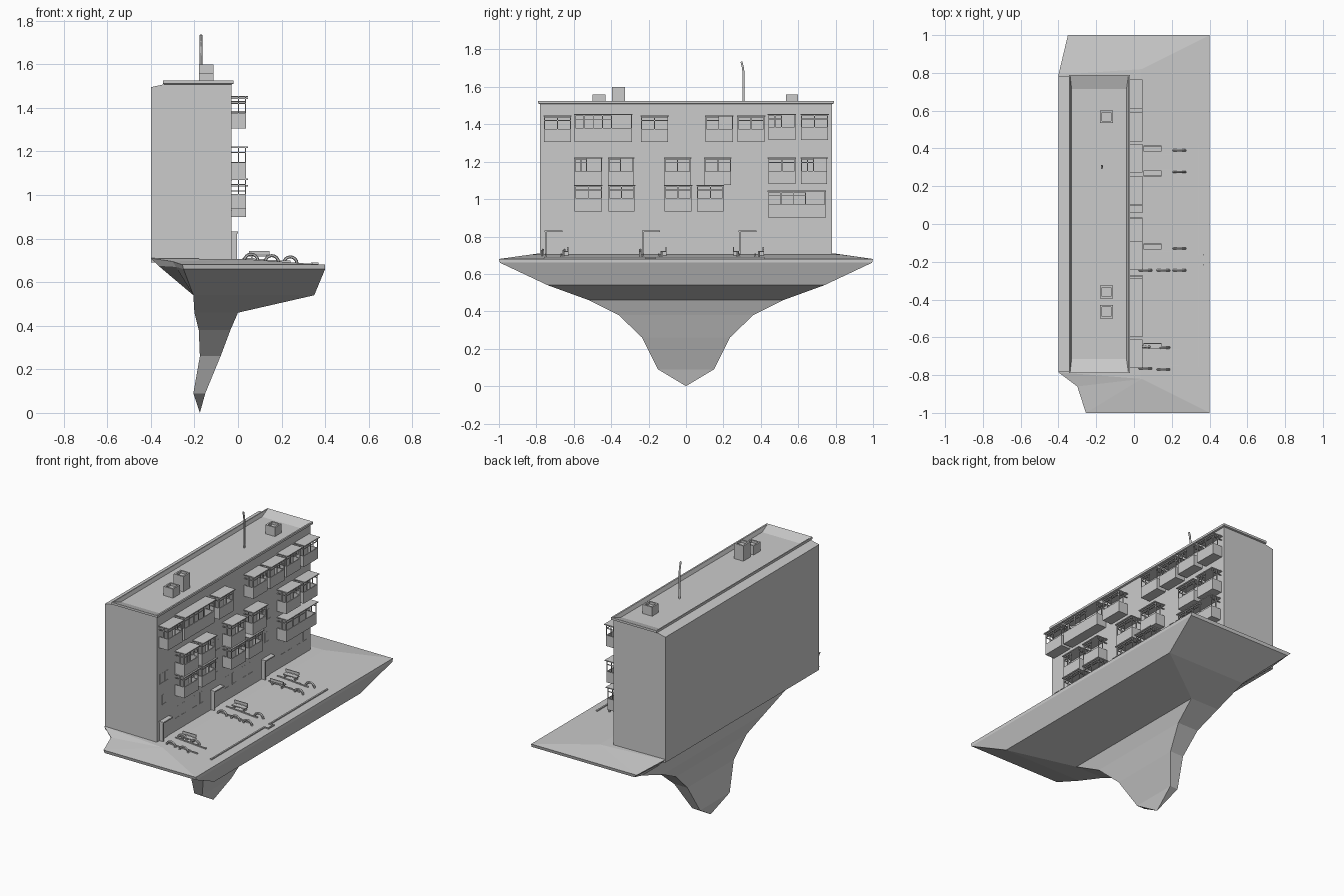
import bpy, bmesh, math
from mathutils import Vector

if "Cube" in bpy.data.objects:
    bpy.data.objects.remove(bpy.data.objects["Cube"])


def finish(name, bm):
    bmesh.ops.recalc_face_normals(bm, faces=bm.faces)
    me = bpy.data.meshes.new(name)
    bm.to_mesh(me)
    bm.free()
    ob = bpy.data.objects.new(name, me)
    bpy.context.collection.objects.link(ob)
    return ob


def add_box(bm, x0, x1, y0, y1, z0, z1):
    vs = bmesh.ops.create_cube(bm, size=1)['verts']
    for v in vs:
        v.co = Vector((x0 + (v.co.x + .5) * (x1 - x0),
                       y0 + (v.co.y + .5) * (y1 - y0),
                       z0 + (v.co.z + .5) * (z1 - z0)))


def boxes(name, items):
    bm = bmesh.new()
    for b in items:
        add_box(bm, *b)
    return finish(name, bm)


def bridge(bm, a, b):
    n = len(a)
    for i in range(n):
        bm.faces.new((a[i], a[(i + 1) % n], b[(i + 1) % n], b[i]))


def ground(x):
    return .705 - .025 * (x - .04) / .36


# Floating island: rim, thin edge band, then tapering rock to a tip
bm = bmesh.new()
rings = [
    [(.4, -1, .68), (.4, 1, .68), (-.35, 1, .68), (-.4, .79, .71),
     (-.4, -.785, .71), (-.3, -.86, .695), (-.255, -1, .68)],
    [(.4, -.995, .66), (.4, .995, .66), (-.33, .995, .66), (-.365, .79, .675),
     (-.365, -.785, .675), (-.285, -.86, .67), (-.25, -.995, .66)]]
for x0, x1, h, z in [(-.205, .35, .74, .54), (-.2, 0, .52, .46), (-.18, -.035, .36, .38),
                     (-.175, -.08, .235, .26), (-.205, -.15, .15, .09)]:
    rings.append([(x1, -h, z), (x1, h, z)] + [(x0, h * k, z) for k in (1, .75, -.75, -.88, -1)])
vr = [[bm.verts.new(p) for p in r] for r in rings]
for a, b in zip(vr, vr[1:]):
    bridge(bm, a, b)
tip = bm.verts.new((-.175, 0, 0))
for i in range(7):
    bm.faces.new((vr[-1][i], vr[-1][(i + 1) % 7], tip))
t = vr[0]
pa, pb = bm.verts.new((.04, -.82, .705)), bm.verts.new((.04, .82, .705))
for f in [(t[0], t[1], pb, pa), (t[1], t[2], pb), (t[2], t[3], pb),
          (t[3], t[4], pa, pb), (t[4], t[5], pa), (t[5], t[6], pa), (t[6], t[0], pa)]:
    bm.faces.new(f)
finish("island", bm)

# Apartment block with a sloped back ledge, overhanging rim and dished roof
bm = bmesh.new()
prof = [(-.4, -.03, .78, .69), (-.4, -.03, .78, 1.495), (-.34, -.03, .78, 1.508),
        (-.345, -.02, .79, 1.511), (-.345, -.02, .79, 1.525),
        (-.338, -.03, .785, 1.525), (-.33, -.04, .715, 1.502)]
vr = [[bm.verts.new(p) for p in ((a, -h, z), (b, -h, z), (b, h, z), (a, h, z))]
      for a, b, h, z in prof]
for a, b in zip(vr, vr[1:]):
    bridge(bm, a, b)
bm.faces.new(vr[0])
bm.faces.new(vr[-1])
finish("apartment_block", bm)

# Hollow roof vents
for i, (y0, y1, z1) in enumerate([(-.5, -.43, 1.56), (-.395, -.325, 1.6), (.535, .6, 1.56)]):
    x0, x1, w = -.18, -.112, .01
    boxes(f"roof_vent_{i}", [
        (x0, x1, y0, y1, 1.498, z1 - .015), (x0, x0 + w, y0, y1, z1 - .015, z1),
        (x1 - w, x1, y0, y1, z1 - .015, z1), (x0 + w, x1 - w, y0, y0 + w, z1 - .015, z1),
        (x0 + w, x1 - w, y1 - w, y1, z1 - .015, z1)])

# Bent roof mast
cu = bpy.data.curves.new("roof_mast", 'CURVE')
cu.dimensions = '3D'
cu.bevel_depth = .006
cu.bevel_resolution = 1
cu.use_fill_caps = True
sp = cu.splines.new('POLY')
pts = [(.307, 1.49), (.307, 1.68), (.304, 1.705), (.296, 1.735)]
sp.points.add(len(pts) - 1)
for p, (y, z) in zip(sp.points, pts):
    p.co = (-.17, y, z, 1)
bpy.context.collection.objects.link(bpy.data.objects.new("roof_mast", cu))


# Balcony: hollow parapet tray, window frame of n panes, roof slab
def balcony(name, y0, y1, z0, z1, n, share=1, shade=0):
    xb, xf, w = -.032, .036, .006
    zp = z0 + .5 * (z1 - z0)
    b = [(xb, xf, y0, y1, z0, z0 + w), (xf - w, xf, y0, y1, z0 + w, zp),
         (xb, xf - w, y0, y0 + w, z0 + w, zp), (xb, xf - w, y1 - w, y1, z0 + w, zp),
         (xb, .046, y0 - .003, y1 + .004 + shade, z1 - .006, z1)]
    ye, top = y0 + (y1 - y0) * share, z1 - .006
    zm = top - .35 * (top - zp)
    for i in range(n + 1):
        y = y0 + (ye - y0 - .005) * i / n
        b.append((xf - .005, xf, y, y + .005, zp, top))
    b.append((xf - .005, xf, y0, ye, zm, zm + .004))
    b.append((xf - .005, xf, y0, ye, top - .005, top))
    if share < 1:
        b.append((xf - .005, xf, y1 - .005, y1, zp, top))
    for y in (y0, y1 - .005):
        b.append((xb, xf, y, y + .005, zm, zm + .004))
        b.append((0, .005, y, y + .005, zp, top))
    boxes(name, b)


layout = [
    (-.76, -.615, 1.305, 1.447, 2), (-.595, -.29, 1.305, 1.455, 4, .65),
    (-.24, -.095, 1.305, 1.447, 2), (.105, .25, 1.305, 1.447, 1, .5),
    (.275, .42, 1.305, 1.447, 2), (.44, .585, 1.315, 1.455, 2, .5), (.615, .76, 1.315, 1.455, 2),
    (-.595, -.45, 1.075, 1.222, 2, .45), (-.415, -.28, 1.075, 1.222, 1, .5),
    (-.115, .025, 1.075, 1.222, 2), (.1, .24, 1.075, 1.222, 2),
    (.44, .585, 1.08, 1.222, 2), (.615, .755, 1.08, 1.222, 2, .5),
    (-.595, -.45, .935, 1.075, 2), (-.415, -.275, .935, 1.075, 2),
    (-.115, .03, .935, 1.075, 2), (.06, .2, .935, 1.075, 2), (.44, .745, .9, 1.045, 3, .66)]
for i, a in enumerate(layout):
    balcony(f"balcony_{i}", *a)

# Facade windows as thin framed panels
wins = []
for y in (-.57, -.51, -.4, -.33, -.07, 0, .1, .17, .5, .57, .66, .72):
    wins.append((y, .79, .86))
for y in (-.71, -.185, .33):
    wins += [(y - .025, 1.07, 1.13), (y + .025, 1.07, 1.13), (y, .93, .99)]
b = []
for y, z0, z1 in wins:
    b += [(-.031, -.029, y - .016, y + .016, z0, z1),
          (-.031, -.027, y - .019, y + .019, z0 - .003, z0)]
boxes("facade_windows", b)

# Entrances, kerbs, benches and half-buried tyres
for i, yc in enumerate((-.708, -.187, .328)):
    boxes(f"entrance_{i}", [(-.031, -.026, yc - .03, yc + .03, .70, .81),
                            (-.031, 0, yc - .048, yc + .048, .824, .832),
                            (-.031, -.005, yc - .045, yc - .037, .70, .824)])
    k = []
    for s in (-1, 1):
        y = yc + s * .042
        for j in range(4):
            x = .02 + j * .055
            k.append((x, x + .055, y - .004, y + .004, .67, ground(x + .03) + .006))
    boxes(f"path_kerb_{i}", k)

boxes("street_kerb", [
    (.335, .345, -.76, -.22, .67, .691), (.335, .345, -.16, .42, .67, .691),
    (.335, .37, -.22, -.213, .67, .69), (.335, .37, -.167, -.16, .67, .69),
    (.362, .37, -.22, -.16, .67, .689)])

for i, (y, s) in enumerate([(.4, 1), (.267, -1), (-.12, 1), (-.645, 1)]):
    yb = y + s * .013
    boxes(f"bench_{i}", [
        (.05, .145, y - .016, y + .016, .717, .722),
        (.05, .145, yb - .003, yb + .003, .727, .744),
        (.06, .067, y - .014, y + .016, .69, .717), (.128, .135, y - .014, y + .016, .69, .717),
        (.06, .067, yb - .003, yb + .003, .72, .74), (.128, .135, yb - .003, yb + .003, .72, .74)])

tyres = [(.24, .39), (.24, .275), (.24, -.13), (.06, -.245), (.155, -.245), (.24, -.245),
         (.06, -.65), (.155, -.655), (.06, -.765), (.155, -.77)]
for i, (x, y) in enumerate(tyres):
    bpy.ops.mesh.primitive_torus_add(location=(x, y, ground(x) - .006), rotation=(math.pi / 2, 0, 0),
                                     major_segments=16, minor_segments=6,
                                     major_radius=.031, minor_radius=.007)
    bpy.context.object.name = f"tyre_{i}"
